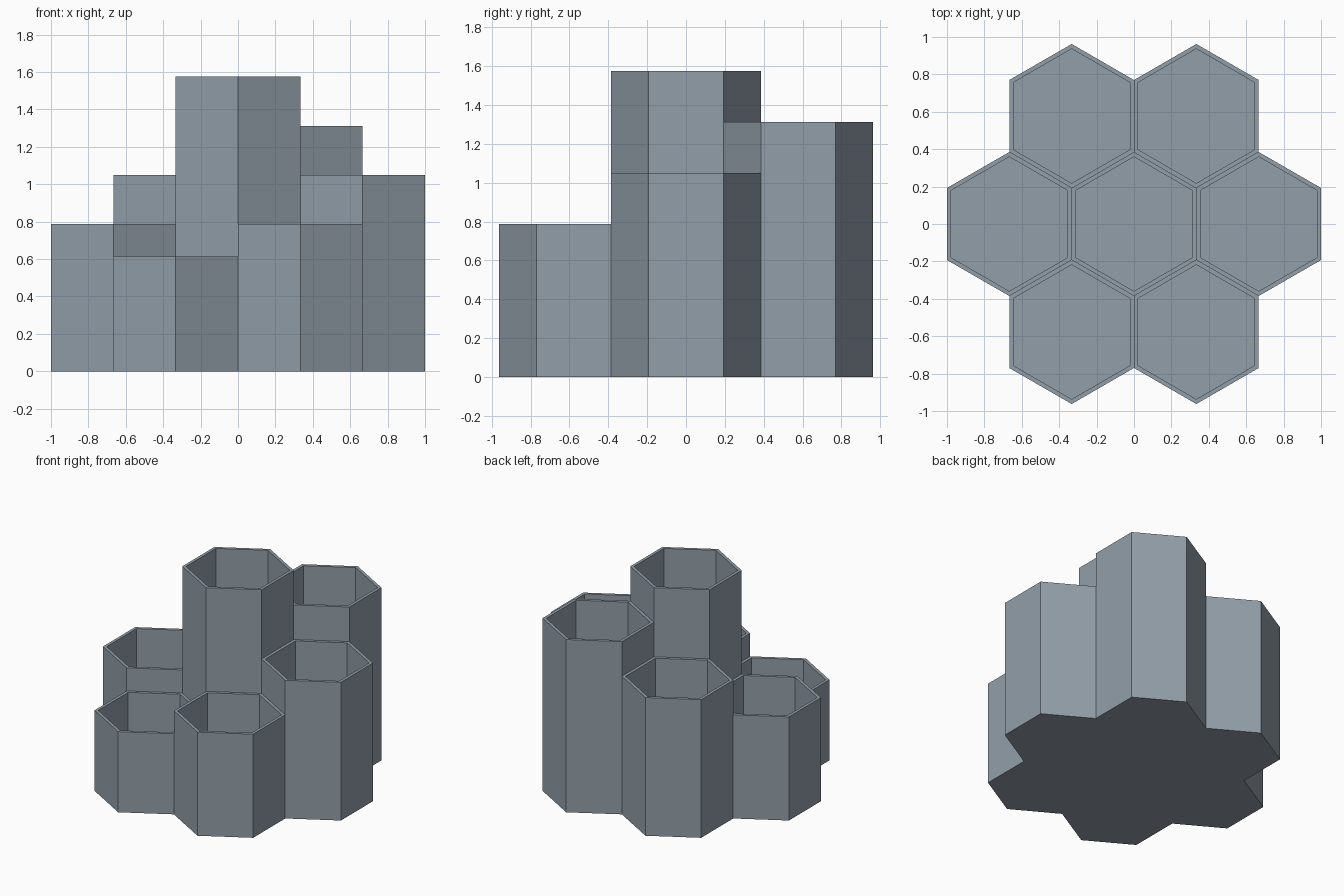
import bpy, bmesh, math

if "Cube" in bpy.data.objects:
    bpy.data.objects.remove(bpy.data.objects["Cube"])

R_OUT, R_IN, FLOOR = 0.385, 0.359, 0.026   # hexagon radii and floor thickness
PITCH = 2 / 3                              # distance between tube centres

mat = bpy.data.materials.new("blue_grey")
mat.diffuse_color = (0.29, 0.345, 0.395, 1)
mat.use_nodes = True
mat.node_tree.nodes["Principled BSDF"].inputs["Base Color"].default_value = mat.diffuse_color


def hex_tube(name, x, y, height):
    """Open hexagonal cup with a corner pointing along y."""
    bm = bmesh.new()

    def ring(radius, z):
        angles = [math.radians(30 + 60 * i) for i in range(6)]
        return [bm.verts.new((radius * math.cos(a), radius * math.sin(a), z)) for a in angles]

    # outer wall, rim, inner wall
    rings = [ring(R_OUT, 0), ring(R_OUT, height), ring(R_IN, height), ring(R_IN, FLOOR)]
    for low, high in zip(rings, rings[1:]):
        for i in range(6):
            j = (i + 1) % 6
            bm.faces.new((low[i], low[j], high[j], high[i]))
    # underside and inside floor
    bm.faces.new(rings[0][::-1])
    bm.faces.new(rings[-1])
    bmesh.ops.recalc_face_normals(bm, faces=bm.faces)
    mesh = bpy.data.meshes.new(name)
    bm.to_mesh(mesh)
    bm.free()
    mesh.materials.append(mat)
    obj = bpy.data.objects.new(name, mesh)
    obj.location = (x, y, 0)
    bpy.context.collection.objects.link(obj)


# tall middle tube, then six around it, counter-clockwise from the right
hex_tube("center_tube", 0, 0, 1.575)
around = [("right_tube", 1.05), ("back_right_tube", 1.3125), ("back_left_tube", 1.05),
          ("left_tube", 0.7875), ("front_left_tube", 0.6125), ("front_right_tube", 0.7875)]
for i, (name, height) in enumerate(around):
    a = math.radians(60 * i)
    hex_tube(name, PITCH * math.cos(a), PITCH * math.sin(a), height)
